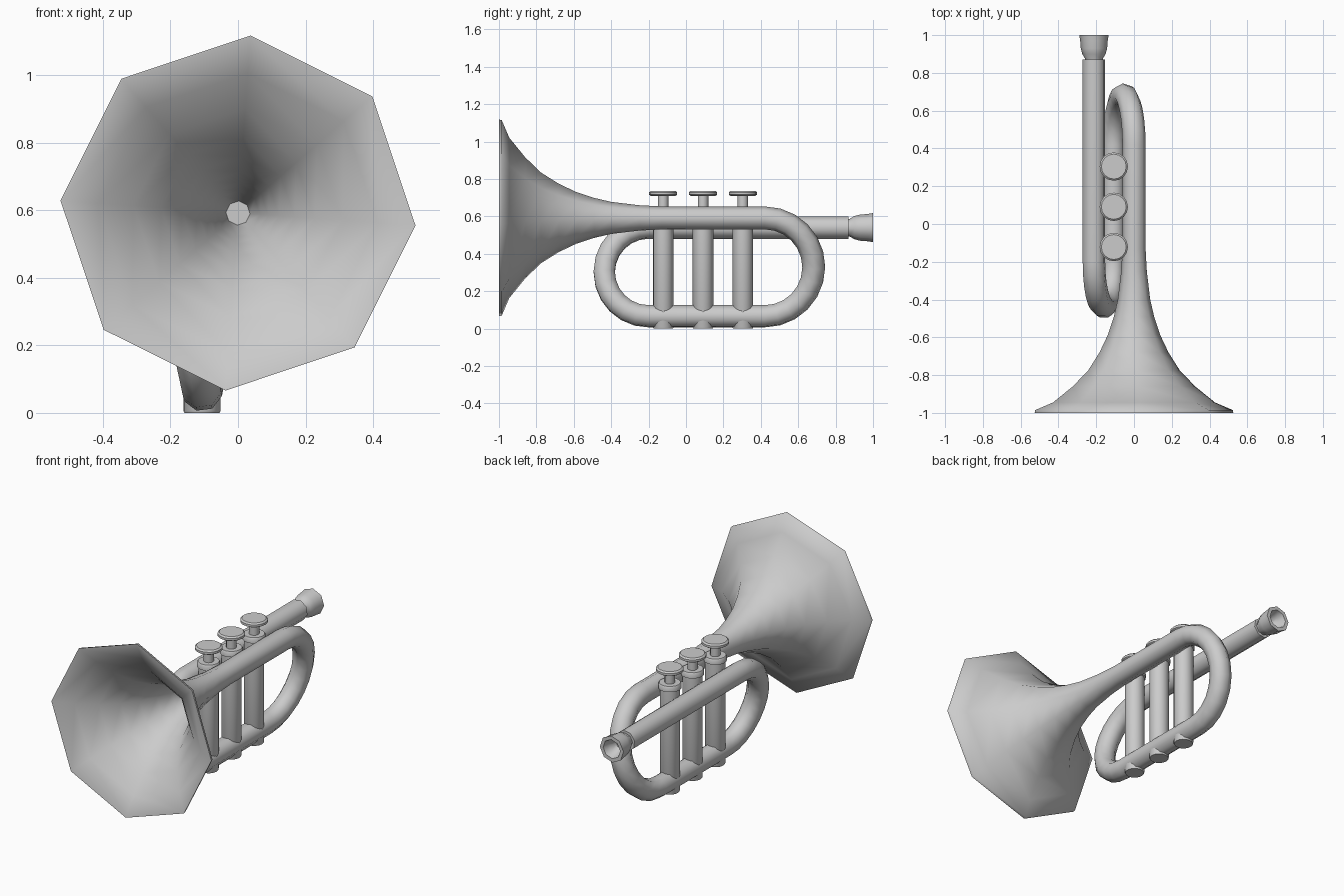
import bpy, bmesh, math
from mathutils import Vector, Matrix

if "Cube" in bpy.data.objects:
    bpy.data.objects.remove(bpy.data.objects["Cube"])


def finish(name, bm, angle):
    bmesh.ops.recalc_face_normals(bm, faces=bm.faces)
    me = bpy.data.meshes.new(name)
    bm.to_mesh(me)
    bm.free()
    ob = bpy.data.objects.new(name, me)
    bpy.context.collection.objects.link(ob)
    bpy.ops.object.select_all(action='DESELECT')
    bpy.context.view_layer.objects.active = ob
    ob.select_set(True)
    bpy.ops.object.shade_smooth_by_angle(angle=math.radians(angle))
    return ob


def sweep(name, stations, sides, phase, angle):
    """Skin rings along stations of (centre, tangent, radius), capping both ends."""
    bm = bmesh.new()
    u = Vector((1, 0, 0))
    rings = []
    for c, t, r in stations:
        t = t.normalized()
        u = (u - t * u.dot(t)).normalized()
        v = u.cross(t)
        ring = []
        for i in range(sides):
            a = phase + math.tau * i / sides
            ring.append(bm.verts.new(c + (u * math.cos(a) + v * math.sin(a)) * r))
        rings.append(ring)
    for p, q in zip(rings, rings[1:]):
        for i in range(sides):
            j = (i + 1) % sides
            bm.faces.new((p[i], p[j], q[j], q[i]))
    bm.faces.new(rings[0])
    bm.faces.new(rings[-1])
    return finish(name, bm, angle)


def lathe(name, profile, origin, axis, sides, angle, phase=0.0):
    """Turned part from (radius, distance along axis) pairs."""
    return sweep(name, [(origin + axis * d, axis, r) for r, d in profile],
                 sides, phase, angle)


Y, Z = Vector((0, 1, 0)), Vector((0, 0, 1))
TUBE = 0.0615
PHASE = math.radians(-4)


def bend(start, end, direction):
    """Half circle from start to end, bulging along direction."""
    c = (start + end) / 2
    arm = start - c
    radius = abs(arm.z)
    out = []
    for k in range(13):
        a = math.pi * k / 12
        p = c + arm * math.cos(a) + direction * radius * math.sin(a)
        t = -arm * math.sin(a) + direction * radius * math.cos(a)
        out.append((p, t, TUBE))
    return out


# Bell: inner throat out to the rim, then back along the outside
inner = [(-0.2, 0.036), (-0.4, 0.066), (-0.49, 0.09), (-0.585, 0.122), (-0.68, 0.168),
         (-0.775, 0.228), (-0.86, 0.31), (-0.94, 0.415), (-1.0, 0.522)]
outer = [(-1.0, 0.527), (-0.985, 0.524), (-0.945, 0.43), (-0.86, 0.325), (-0.775, 0.243),
         (-0.68, 0.183), (-0.585, 0.138), (-0.49, 0.107), (-0.4, 0.086), (-0.25, 0.068),
         (-0.13, TUBE)]
path = [(Vector((0, y, 0.592)), Y, r) for y, r in inner + outer]

# Tubing: back bend, lower run, front bend, lead pipe
low_x = -0.107
path += bend(Vector((0, 0.42, 0.592)), Vector((low_x, 0.42, 0.066)), Y)
path += bend(Vector((low_x, -0.2, 0.066)), Vector((-0.212, -0.2, 0.54)), -Y)
path.append((Vector((-0.212, 0.87, 0.54)), Y, TUBE))
sweep("horn_tubing_and_bell", path, 8, PHASE, 55)

# Mouthpiece with hollow cup
lathe("mouthpiece",
      [(0.046, -0.01), (0.047, 0.005), (0.062, 0.03), (0.070, 0.06), (0.073, 0.1),
       (0.078, 0.13), (0.056, 0.13), (0.046, 0.09), (0.025, 0.05)],
      Vector((-0.212, 0.87, 0.54)), Y, 8, 50, PHASE)

# Three valves: casing with top collar, plunger stem, finger button
for n, y in enumerate((-0.122, 0.091, 0.304), 1):
    base = Vector((low_x, y, 0))
    lathe(f"valve_casing_{n}",
          [(0.052, 0), (0.055, 0.006), (0.055, 0.61), (0.063, 0.613), (0.063, 0.637),
           (0.058, 0.645)], base, Z, 16, 40)
    lathe(f"valve_stem_{n}", [(0.028, 0.63), (0.028, 0.72)], base, Z, 12, 40)
    lathe(f"valve_button_{n}",
          [(0.066, 0.71), (0.075, 0.716), (0.075, 0.729), (0.066, 0.737)],
          base, Z, 16, 40)
